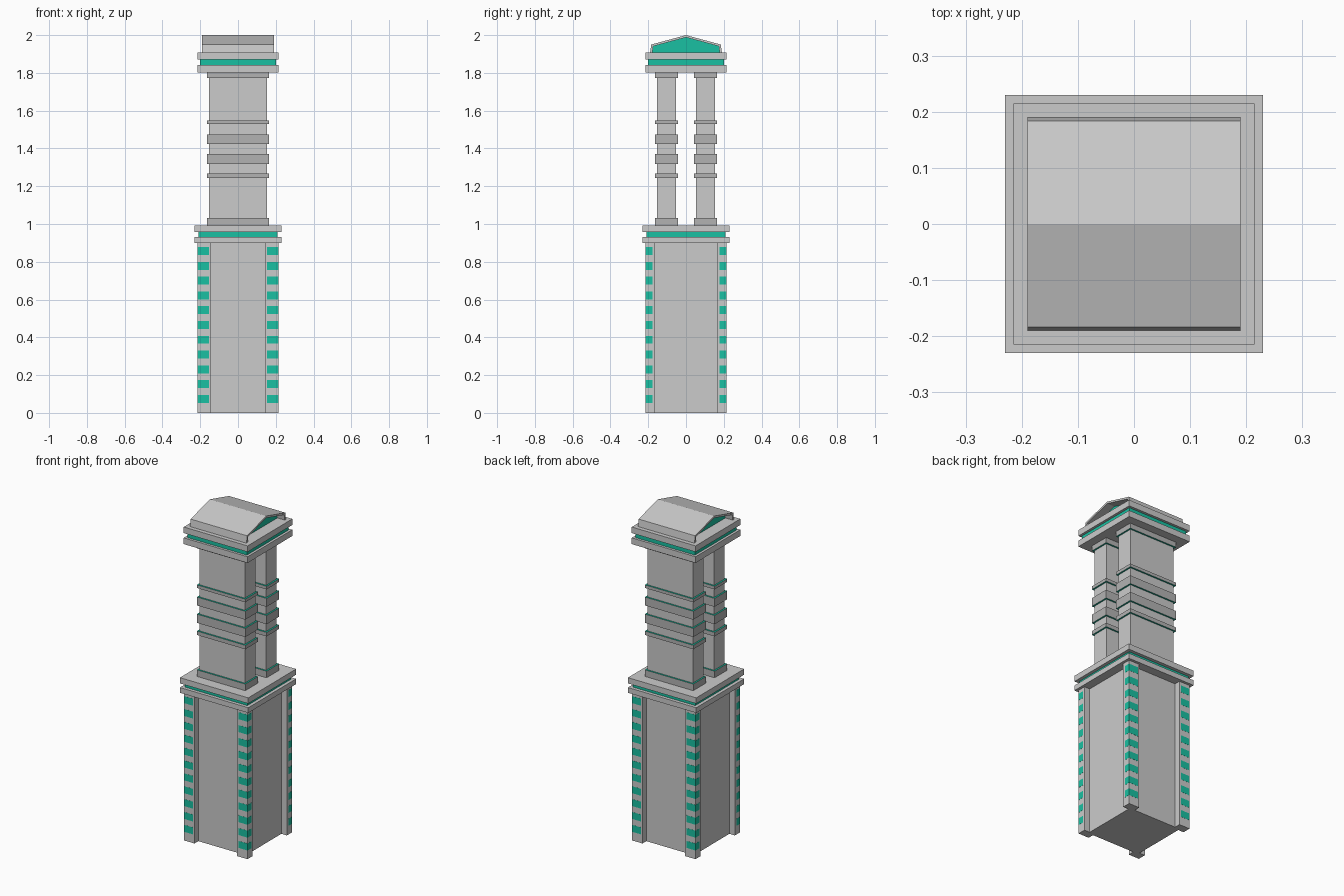
import bpy, bmesh

if "Cube" in bpy.data.objects:
    bpy.data.objects.remove(bpy.data.objects["Cube"])

teal = bpy.data.materials.new("teal")
teal.diffuse_color = (0.01, 0.53, 0.36, 1)
teal.use_nodes = True
teal.node_tree.nodes["Principled BSDF"].inputs["Base Color"].default_value = teal.diffuse_color
grey = bpy.data.materials.new("grey")
grey.diffuse_color = (0.45, 0.45, 0.45, 1)
grey.use_nodes = True
grey.node_tree.nodes["Principled BSDF"].inputs["Base Color"].default_value = grey.diffuse_color


def add_box(bm, x0, x1, y0, y1, z0, z1):
    v = [bm.verts.new((x, y, z)) for z in (z0, z1)
         for x, y in ((x0, y0), (x1, y0), (x1, y1), (x0, y1))]
    for f in ((3, 2, 1, 0), (4, 5, 6, 7), (0, 1, 5, 4),
              (1, 2, 6, 5), (2, 3, 7, 6), (3, 0, 4, 7)):
        bm.faces.new([v[i] for i in f])


def finish(name, bm, mat=None, cap_mat=None):
    bmesh.ops.recalc_face_normals(bm, faces=bm.faces)
    if cap_mat:
        for f in bm.faces:
            f.material_index = 1 if abs(f.normal.z) > 0.9 else 0
    me = bpy.data.meshes.new(name)
    bm.to_mesh(me)
    bm.free()
    for m in (mat, cap_mat):
        if m:
            me.materials.append(m)
    ob = bpy.data.objects.new(name, me)
    bpy.context.collection.objects.link(ob)
    return ob


def boxes(name, items, mat=None, cap_mat=None):
    bm = bmesh.new()
    for b in items:
        add_box(bm, *b)
    return finish(name, bm, mat, cap_mat)


def slab(name, half, z0, z1, mat=None):
    return boxes(name, [(-half, half, -half, half, z0, z1)], mat)


def mirrored(x0, x1, y0, y1, z0, z1):
    # the same box in all four corners
    out = []
    for sx in (-1, 1):
        for sy in (-1, 1):
            xs, ys = sorted((sx * x0, sx * x1)), sorted((sy * y0, sy * y1))
            out.append((*xs, *ys, z0, z1))
    return out


def prism(name, profile, x0, x1, mat=None):
    # y-z profile extruded along x
    bm = bmesh.new()
    f = bm.faces.new([bm.verts.new((x0, y, z)) for y, z in profile])
    ext = bmesh.ops.extrude_face_region(bm, geom=[f])
    moved = [g for g in ext["geom"] if isinstance(g, bmesh.types.BMVert)]
    bmesh.ops.translate(bm, vec=(x1 - x0, 0, 0), verts=moved)
    return finish(name, bm, mat)


# Pedestal with corner posts and teal stripes
slab("pedestal_core", 0.177, 0, 0.90)
boxes("corner_posts", mirrored(0.143, 0.214, 0.164, 0.214, 0, 0.90))
stripes = []
for i in range(11):
    z = 0.074 + 0.0783 * i
    stripes += mirrored(0.153, 0.2147, 0.178, 0.2147, z - 0.021, z + 0.021)
boxes("post_stripes", stripes, teal)

# Pedestal cornice
slab("pedestal_cornice_lower", 0.23, 0.90, 0.932)
slab("pedestal_cornice_band", 0.21, 0.932, 0.957, teal)
slab("pedestal_cornice_upper", 0.23, 0.957, 0.992)

# Two upright piers with rings, teal on the ring ledges
rings = [(0.992, 1.032), (1.244, 1.268), (1.318, 1.371),
         (1.424, 1.475), (1.530, 1.549), (1.772, 1.803)]
for side, s in (("front", -1), ("back", 1)):
    y0, y1 = sorted((s * 0.052, s * 0.153))
    boxes(side + "_pier", [(-0.153, 0.153, y0, y1, 0.992, 1.803)])
    boxes(side + "_pier_rings",
          [(-0.163, 0.163, y0 - 0.01, y1 + 0.01, a, b) for a, b in rings],
          grey, teal)

# Top cornice
slab("top_cornice_lower", 0.215, 1.803, 1.841)
slab("top_cornice_band", 0.20, 1.841, 1.87, teal)
slab("top_cornice_upper", 0.215, 1.87, 1.907)

# Gabled roof shell with recessed teal gables
outer = [(-0.19, 1.907), (-0.184, 1.950), (0, 2.0), (0.184, 1.950), (0.19, 1.907)]
inner = [(-0.178, 1.907), (-0.173, 1.941), (0, 1.988), (0.173, 1.941), (0.178, 1.907)]
prism("roof_shell", outer + inner[::-1], -0.19, 0.19)
prism("gable_fill", inner, -0.14, 0.14, teal)
